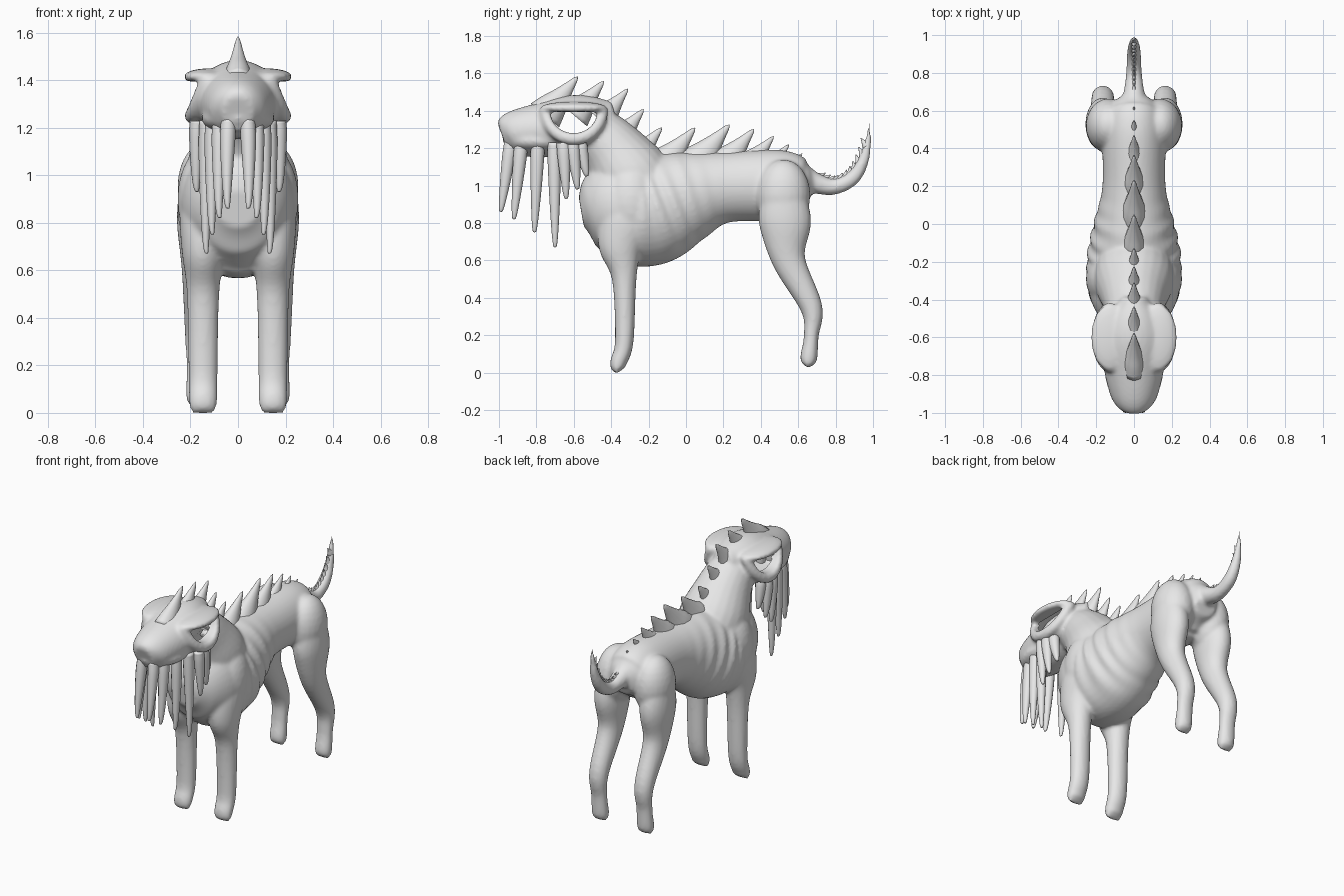
import bpy, bmesh, math
from mathutils import Vector, Matrix

cube = bpy.data.objects.get("Cube")
if cube:
    bpy.data.objects.remove(cube)

skin = bpy.data.materials.new("grey skin")
skin.use_nodes = True
grey = (.8, .8, .8, 1)
skin.diffuse_color = grey
skin.node_tree.nodes["Principled BSDF"].inputs["Base Color"].default_value = grey


def spline(points, steps):
    """Smooth curve through points of any dimension."""
    pts = [Vector(point) for point in points]
    pts = [2 * pts[0] - pts[1]] + pts + [2 * pts[-1] - pts[-2]]
    curve = []
    for before, start, end, after in zip(pts, pts[1:], pts[2:], pts[3:]):
        leave, arrive = (end - before) / 2, (after - start) / 2
        for step in range(steps):
            t = step / steps
            ease = t * t * (3 - 2 * t)
            curve.append(start.lerp(end, ease) + leave * t * (1 - t) ** 2
                         - arrive * t * t * (1 - t))
    return curve + [pts[-2]]


def bridge(bm, rings):
    """Skin a list of vertex rings and cap both ends."""
    sides = len(rings[0])
    for ring, following in zip(rings, rings[1:]):
        for k in range(sides):
            n = (k + 1) % sides
            bm.faces.new((ring[k], ring[n], following[n], following[k]))
    bm.faces.new(rings[0])
    bm.faces.new(rings[-1])


def loft(bm, points, x=0, bow=0, core=0, flat=1, sides=24, steps=6, ripple=None):
    """Tube through (y, z, radius); its width grows by 'flat' beyond the core radius."""
    path = spline(points, steps)
    last = len(path) - 1
    rings = []
    for i, (y, z, radius) in enumerate(path):
        along = path[min(i + 1, last)] - path[max(i - 1, 0)]
        tangent = Vector((0, along.x, along.y)).normalized()
        side = Vector((1, 0, 0))
        up = tangent.cross(side)
        depth = max(radius, .003)
        width = max(core + flat * (depth - core), .003)
        if ripple:
            width *= 1 + ripple(y)
        center = Vector((x + bow * math.sin(math.pi * i / last), y, z))
        angles = [math.tau * k / sides for k in range(sides)]
        rings.append([bm.verts.new(center + side * width * math.cos(a) + up * depth * math.sin(a))
                      for a in angles])
    bridge(bm, rings)


def ball(bm, center, size):
    place = Matrix.Translation(center) @ Matrix.Diagonal((*size, 1))
    bmesh.ops.create_uvsphere(bm, u_segments=24, v_segments=14, radius=1, matrix=place)


def finish(bm, name):
    bmesh.ops.recalc_face_normals(bm, faces=bm.faces[:])
    mesh = bpy.data.meshes.new(name)
    bm.to_mesh(mesh)
    bm.free()
    mesh.materials.append(skin)
    mesh.shade_smooth()
    made = bpy.data.objects.new(name, mesh)
    bpy.context.collection.objects.link(made)
    return made


def ribs(y):
    fade = max(0, 1 - abs(y + .1) / .3)
    return .04 * fade * math.sin(math.tau * y / .085)


# Torso, neck, head and tail
torso = [(-.56, .86, .08), (-.5, .87, .2), (-.38, .88, .28), (-.2, .87, .3), (0, .94, .25),
         (.2, .99, .19), (.5, 1, .19), (.6, .98, .15), (.67, .95, .06)]
neck = [(-.18, .9, .2), (-.3, 1.06, .21), (-.4, 1.2, .17), (-.5, 1.3, .14)]
head = [(-.38, 1.37, .08), (-.48, 1.35, .13), (-.6, 1.33, .155), (-.75, 1.3, .15),
        (-.92, 1.28, .12), (-.98, 1.26, .08)]
tail = [(.45, 1.07, .1), (.6, 1.05, .075), (.7, 1.01, .055), (.8, .995, .042), (.9, 1.05, .038),
        (.96, 1.17, .026), (.985, 1.34, .005)]
bm = bmesh.new()
loft(bm, torso, core=.1, flat=.75, sides=40, steps=12, ripple=ribs)
loft(bm, neck)
loft(bm, head, core=.12, flat=1.4, sides=32)
loft(bm, tail)
ball(bm, (0, -.78, 1.24), (.155, .2, .07))

# Legs, shoulders, haunches and eye sockets on both sides
front_leg = [(-.31, .9, .1), (-.32, .82, .14), (-.35, .68, .12), (-.33, .5, .066),
             (-.33, .17, .05), (-.36, .06, .045), (-.37, .025, .035), (-.37, 0, .01)]
hind_leg = [(.52, .95, .12), (.53, .8, .14), (.55, .6, .09), (.67, .35, .06),
            (.67, .2, .04), (.655, .07, .045), (.65, .03, .01)]
eye_y, eye_z = -.6, 1.395
half_turn = [math.pi * k / 20 for k in range(21)]
eyelid = [(eye_y + .15 * math.cos(a), 1.41 - .16 * math.sin(a), .035) for a in half_turn]
for s in (1, -1):
    loft(bm, front_leg, x=.147 * s, core=.07, flat=.4)
    loft(bm, hind_leg, x=.165 * s, core=.06, flat=.4)
    ball(bm, (.13 * s, -.29, .9), (.125, .15, .22))
    ball(bm, (.135 * s, .52, .95), (.12, .145, .19))
    loft(bm, eyelid, x=.125 * s, bow=.065 * s, steps=1)
    ball(bm, (.125 * s, eye_y, 1.415), (.105, .18, .035))
    ball(bm, (.12 * s, eye_y, 1.27), (.08, .14, .06))
body = finish(bm, "body")

# Half moon eye openings and nostrils
bm = bmesh.new()
bridge(bm, [[bm.verts.new((x, eye_y + .125 * math.cos(a), eye_z - .115 * math.sin(a)))
             for a in half_turn] for x in (-.4, .4)])
for s in (1, -1):
    ball(bm, (.06 * s, -.935, 1.36), (.01, .025, .025))
cutter = finish(bm, "eye_cutter")
cutter.hide_render = True


def fuse(name):
    remesh = body.modifiers.new(name, "REMESH")
    remesh.mode = "VOXEL"
    remesh.voxel_size = .01


# Fuse the parts into one soft skin around the openings
fuse("fuse parts")
cut = body.modifiers.new("eyes", "BOOLEAN")
cut.operation = "DIFFERENCE"
cut.solver = "EXACT"
cut.object = cutter
fuse("clean cut")
smooth = body.modifiers.new("soften", "SMOOTH")
smooth.factor = .5
smooth.iterations = 6
deps = bpy.context.evaluated_depsgraph_get()
baked = bpy.data.meshes.new_from_object(body.evaluated_get(deps))
body.modifiers.clear()
body.data = baked
bpy.data.objects.remove(cutter)

# Hollow the head behind the eye openings
bm = bmesh.new()
bm.from_mesh(baked)
walls = []
for face in bm.faces:
    x, y, z = face.calc_center_median()
    if abs(x) < .14 and abs(y - eye_y) < .14 and -.14 < z - eye_z < .02:
        walls.append(face)
bmesh.ops.delete(bm, geom=walls, context="FACES")
bm.to_mesh(baked)
bm.free()
baked.materials.clear()
baked.materials.append(skin)
baked.shade_smooth()


def spine(bm, root, lean, size):
    """Curved thorn from root towards root + lean."""
    stations = [(-.45, 1.5), (-.1, 1.2), (.2, .85), (.55, .5), (.9, .2), (1, 0)]
    loft(bm, [(*(root + lean * t), size * r) for t, r in stations], flat=.7, sides=12, steps=3)


# Large spines down the back, each place given as y, z and scale
crest = [(-.7, 1.44, 1.1), (-.41, 1.4, .9), (-.24, 1.18, 1), (.1, 1.17, 1.2),
         (.38, 1.16, .8), (.56, 1.1, .55)]
bm = bmesh.new()
for y, z, scale in spline(crest, 2):
    spine(bm, Vector((y, z)), Vector((.11, .13)) * scale, .06 * scale)

# Small spines on the inside of the tail
tail_path = spline(tail, 3)
for before, here, after in list(zip(tail_path, tail_path[1:], tail_path[2:]))[5:-1]:
    along = (after - before).to_2d().normalized()
    out = Vector((-along.y, along.x))
    spine(bm, here.to_2d() + out * here.z * .8, out * .025 + along * .025, .016)
finish(bm, "back_spines")

# Hanging mouth tentacles, each with x, tip y and tip z
tentacles = [(.04, -.99, .86), (.075, -.92, .82), (.105, -.81, .75), (.13, -.7, .67),
             (.17, -.64, .93), (.17, -.58, .98), (.15, -.53, 1.05)]
taper = [(0, .036), (.2, .036), (.55, .028), (.85, .018), (.98, .01), (1, .002)]
top = 1.23
bm = bmesh.new()
for s in (1, -1):
    for x, y, z in tentacles:
        root = y - (y + .72) * .2
        loft(bm, [(root + (y - root) * t, top + (z - top) * t, r) for t, r in taper],
             x=x * s, bow=.006 * s, flat=.9, sides=12)
finish(bm, "mouth_tentacles")
